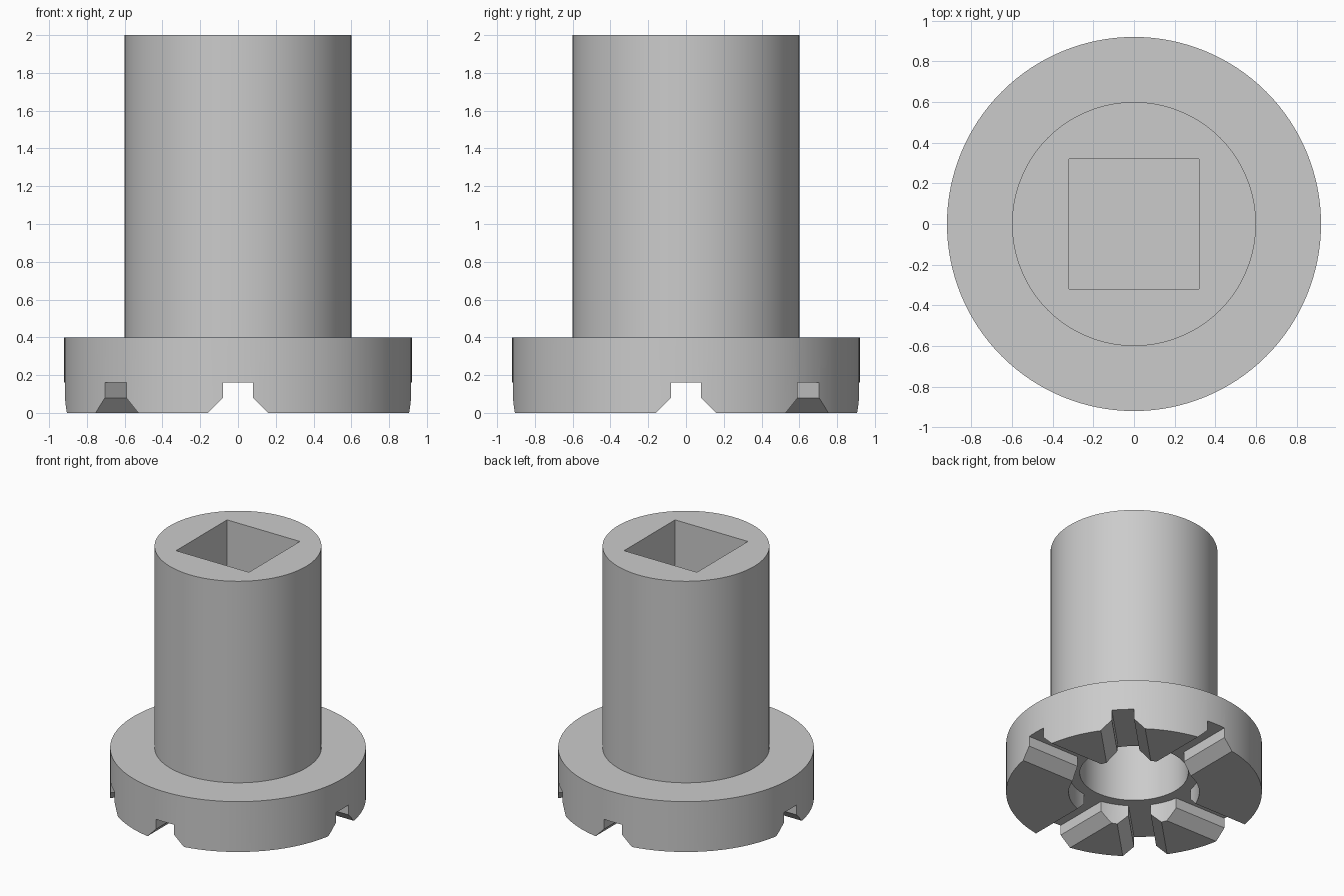
import bpy, bmesh, math
from mathutils import Matrix

if "Cube" in bpy.data.objects:
    bpy.data.objects.remove(bpy.data.objects["Cube"], do_unlink=True)

# Single grey metal
metal = bpy.data.materials.new("grey_metal")
metal.use_nodes = True
GREY = (0.6, 0.6, 0.6, 1)
metal.diffuse_color = GREY
metal.node_tree.nodes["Principled BSDF"].inputs["Base Color"].default_value = GREY


def make_object(name, bm):
    bmesh.ops.recalc_face_normals(bm, faces=bm.faces)
    mesh = bpy.data.meshes.new(name)
    bm.to_mesh(mesh)
    bm.free()
    mesh.materials.append(metal)
    obj = bpy.data.objects.new(name, mesh)
    bpy.context.collection.objects.link(obj)
    return obj


def lathe(name, profile, steps=128):
    bm = bmesh.new()
    verts = [bm.verts.new((r, 0, z)) for r, z in profile]
    edges = [bm.edges.new(pair) for pair in zip(verts, verts[1:])]
    bmesh.ops.spin(bm, geom=verts + edges, cent=(0, 0, 0), axis=(0, 0, 1),
                   angle=math.tau, steps=steps, use_duplicate=False)
    bmesh.ops.remove_doubles(bm, verts=bm.verts, dist=1e-4)
    return make_object(name, bm)


def slot_bar(name, angle):
    # Flared slot cross-section swept across the full flange
    half = [(0.08, 0.16), (0.08, 0.08), (0.16, 0), (0.26, -0.1)]
    section = half + [(-y, z) for y, z in reversed(half)]
    bm = bmesh.new()
    face = bm.faces.new([bm.verts.new((-1.2, y, z)) for y, z in section])
    swept = bmesh.ops.extrude_face_region(bm, geom=[face])["geom"]
    bmesh.ops.translate(bm, vec=(2.4, 0, 0),
                        verts=[g for g in swept if isinstance(g, bmesh.types.BMVert)])
    bm.transform(Matrix.Rotation(angle, 4, "Z"))
    return make_object(name, bm)


# Flanged sleeve with a stepped blind bore underneath
body = lathe("flanged_socket", [
    (0, 1.0), (0.39, 1.0), (0.39, 0.16), (0.47, 0.16), (0.47, 0),
    (0.92, 0), (0.92, 0.4), (0.6, 0.4), (0.6, 2.0), (0, 2.0)])

# Square drive hole in the top
bm = bmesh.new()
bmesh.ops.create_cube(bm, size=1, matrix=Matrix.Translation((0, 0, 1.7)) @ Matrix.Diagonal((0.64, 0.64, 1, 1)))
cutters = [make_object("square_hole_cutter", bm)]

# Four through bars give eight radial slots
cutters += [slot_bar(f"slot_cutter_{i}", i * math.pi / 4) for i in range(4)]

for cutter in cutters:
    cutter.hide_render = True
    cut = body.modifiers.new(cutter.name, "BOOLEAN")
    cut.operation = "DIFFERENCE"
    cut.solver = "EXACT"
    cut.object = cutter

# Bake the cuts and drop the helpers
depsgraph = bpy.context.evaluated_depsgraph_get()
body_mesh = bpy.data.meshes.new_from_object(body.evaluated_get(depsgraph))
body.modifiers.clear()
body.data = body_mesh
for cutter in cutters:
    bpy.data.objects.remove(cutter, do_unlink=True)

bpy.ops.object.select_all(action="DESELECT")
body.select_set(True)
bpy.context.view_layer.objects.active = body
bpy.ops.object.shade_smooth_by_angle(angle=math.radians(30))
